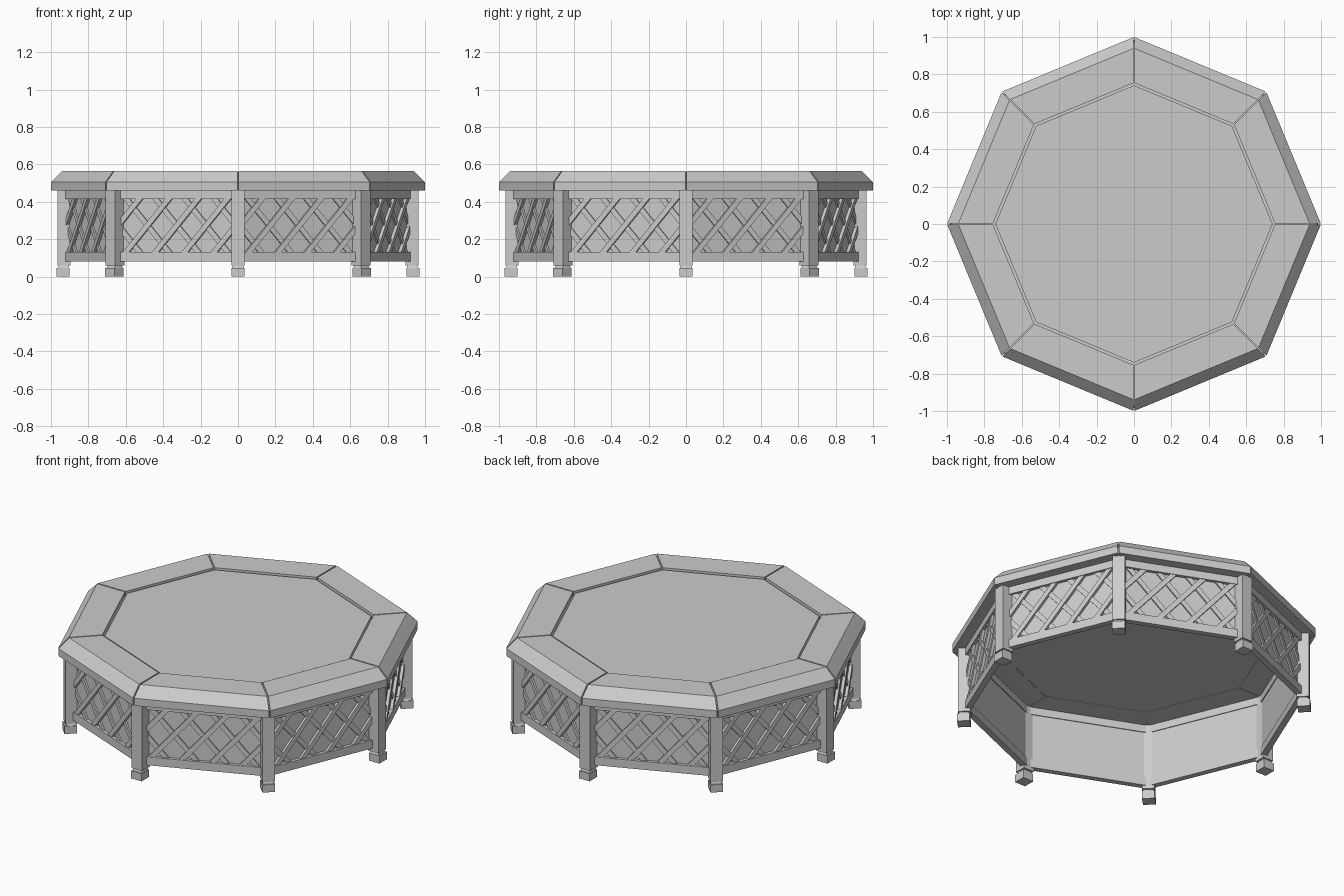
import bpy, bmesh, math
from mathutils import Matrix, Vector

if "Cube" in bpy.data.objects:
    bpy.data.objects.remove(bpy.data.objects["Cube"])

C, S = math.cos(math.pi / 8), math.sin(math.pi / 8)


def finish(name, bm):
    bmesh.ops.recalc_face_normals(bm, faces=bm.faces)
    me = bpy.data.meshes.new(name)
    bm.to_mesh(me)
    bm.free()
    ob = bpy.data.objects.new(name, me)
    bpy.context.collection.objects.link(ob)
    return ob


def octagon_ring(name, profile, gap=0.0):
    """Sweep a (corner radius, z) profile round eight mitred sides."""
    bm = bmesh.new()
    n = len(profile)
    for k in range(8):
        rot = Matrix.Rotation(math.pi / 8 + k * math.pi / 4, 3, 'Z')
        ends = []
        for s in (-1, 1):
            ends.append([bm.verts.new(rot @ Vector((r * C, s * (r * S - gap), z)))
                         for r, z in profile])
        a, b = ends
        for i in range(n):
            j = (i + 1) % n
            bm.faces.new((a[i], a[j], b[j], b[i]))
        if gap:
            bm.faces.new(a)
            bm.faces.new(b)
    if not gap:
        bmesh.ops.remove_doubles(bm, verts=bm.verts, dist=1e-5)
    return finish(name, bm)


def octagon_slab(name, r, z0, z1):
    bm = bmesh.new()
    bmesh.ops.create_cone(bm, cap_ends=True, segments=8, radius1=r, radius2=r,
                          depth=z1 - z0, matrix=Matrix.Translation((0, 0, (z0 + z1) / 2)))
    return finish(name, bm)


def add_box(bm, x0, x1, hw, z0, z1):
    m = Matrix.Translation(((x0 + x1) / 2, 0, (z0 + z1) / 2)) @ \
        Matrix.Diagonal((x1 - x0, 2 * hw, z1 - z0, 1))
    return bmesh.ops.create_cube(bm, size=1, matrix=m)['verts']


# Table top: chamfered rim with mitre grooves, base board, inset panel
octagon_ring("top_rim", [(0.755, 0.565), (0.94, 0.565), (1.0, 0.505),
                         (1.0, 0.46), (0.755, 0.46)], gap=0.004)
octagon_slab("top_base", 0.985, 0.462, 0.50)
octagon_slab("top_panel", 0.741, 0.49, 0.558)

# Skirt: thin wall with a rail along the top and bottom
octagon_ring("skirt_wall", [(0.905, 0.09), (0.915, 0.09), (0.915, 0.465), (0.905, 0.465)])
for label, z0, z1 in (("bottom_rail", 0.08, 0.13), ("top_rail", 0.415, 0.465)):
    octagon_ring(label, [(0.90, z0), (0.937, z0), (0.937, z1), (0.90, z1)])

# Lattice: crossing diagonal slats on each side, trimmed to the opening
for k in range(8):
    bm = bmesh.new()
    for s in (-1, 1):
        for i in range(5):
            u = (i - 2) * 0.17
            x0, x1 = 0.84, 0.858 + 0.004 * s
            verts = add_box(bm, x0, x1, 0.4, -0.014, 0.014)
            bmesh.ops.rotate(bm, verts=verts, cent=(0, 0, 0),
                             matrix=Matrix.Rotation(s * math.radians(49), 3, 'X'))
            bmesh.ops.translate(bm, verts=verts, vec=(0, u, 0.272))
    for co, no in (((0, 0, 0.122), (0, 0, -1)), ((0, 0, 0.425), (0, 0, 1)),
                   ((0, 0.335, 0), (0, 1, 0)), ((0, -0.335, 0), (0, -1, 0))):
        bmesh.ops.bisect_plane(bm, geom=bm.verts[:] + bm.edges[:] + bm.faces[:],
                               plane_co=co, plane_no=no, clear_outer=True)
        bmesh.ops.holes_fill(bm, edges=[e for e in bm.edges if e.is_boundary], sides=0)
    finish(f"lattice_{k + 1}", bm).rotation_euler.z = math.pi / 8 + k * math.pi / 4

# Corner legs: post, tapered collar and square foot
for k in range(8):
    bm = bmesh.new()
    add_box(bm, 0.895, 0.965, 0.035, 0.06, 0.465)
    for v in add_box(bm, 0.902, 0.962, 0.033, 0.045, 0.062):
        if v.co.z > 0.05:
            v.co.y *= 0.8
            v.co.x = 0.932 + (v.co.x - 0.932) * 0.8
    add_box(bm, 0.9, 0.97, 0.035, 0, 0.046)
    finish(f"leg_{k + 1}", bm).rotation_euler.z = k * math.pi / 4
